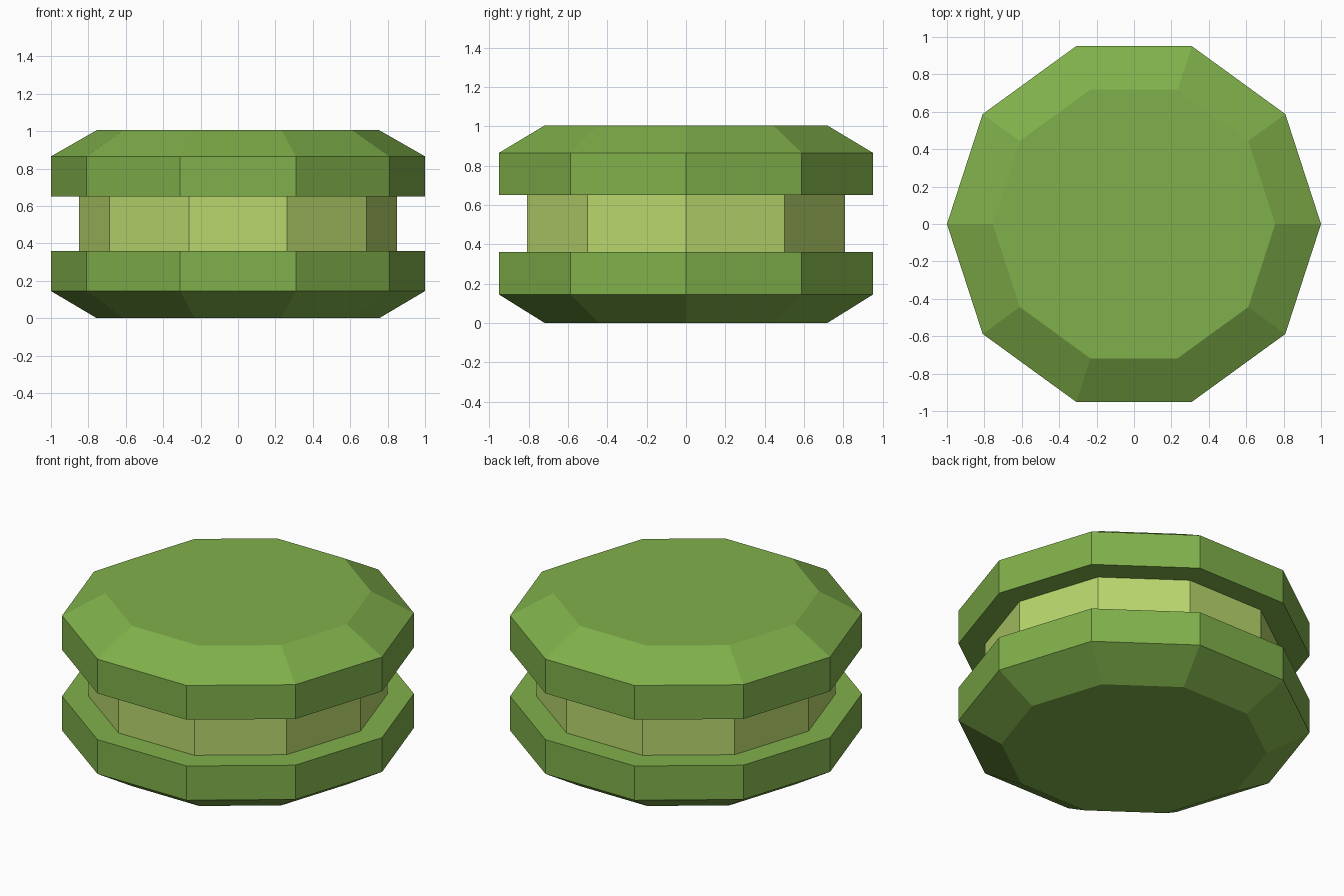
import bpy, bmesh, math

if "Cube" in bpy.data.objects:
    bpy.data.objects.remove(bpy.data.objects["Cube"])

SIDES = 10


def material(name, rgb):
    m = bpy.data.materials.new(name)
    m.diffuse_color = (*rgb, 1)
    m.use_nodes = True
    m.node_tree.nodes["Principled BSDF"].inputs["Base Color"].default_value = m.diffuse_color
    return m


def lathe(name, profile, mat):
    """Closed, flat-faced solid from a bottom-to-top list of (radius, z)."""
    bm = bmesh.new()
    rings = []
    for r, z in profile:
        rings.append([bm.verts.new((r * math.cos(math.tau * i / SIDES),
                                    r * math.sin(math.tau * i / SIDES), z))
                      for i in range(SIDES)])
    for a, b in zip(rings, rings[1:]):
        for i in range(SIDES):
            j = (i + 1) % SIDES
            bm.faces.new((a[i], a[j], b[j], b[i]))
    bm.faces.new(rings[0][::-1])
    bm.faces.new(rings[-1])
    mesh = bpy.data.meshes.new(name)
    bm.to_mesh(mesh)
    bm.free()
    mesh.materials.append(mat)
    obj = bpy.data.objects.new(name, mesh)
    bpy.context.collection.objects.link(obj)
    return obj


green = material("leaf green", (0.216, 0.434, 0.069))
pale = material("pale lime", (0.479, 0.672, 0.150))

# Two chamfered shells with a filling between them
lathe("lower_shell", [(0.755, 0), (1, 0.145), (1, 0.36)], green)
lathe("filling", [(0.85, 0.36), (0.85, 0.65)], pale)
lathe("upper_shell", [(1, 0.65), (1, 0.865), (0.755, 1.005)], green)
